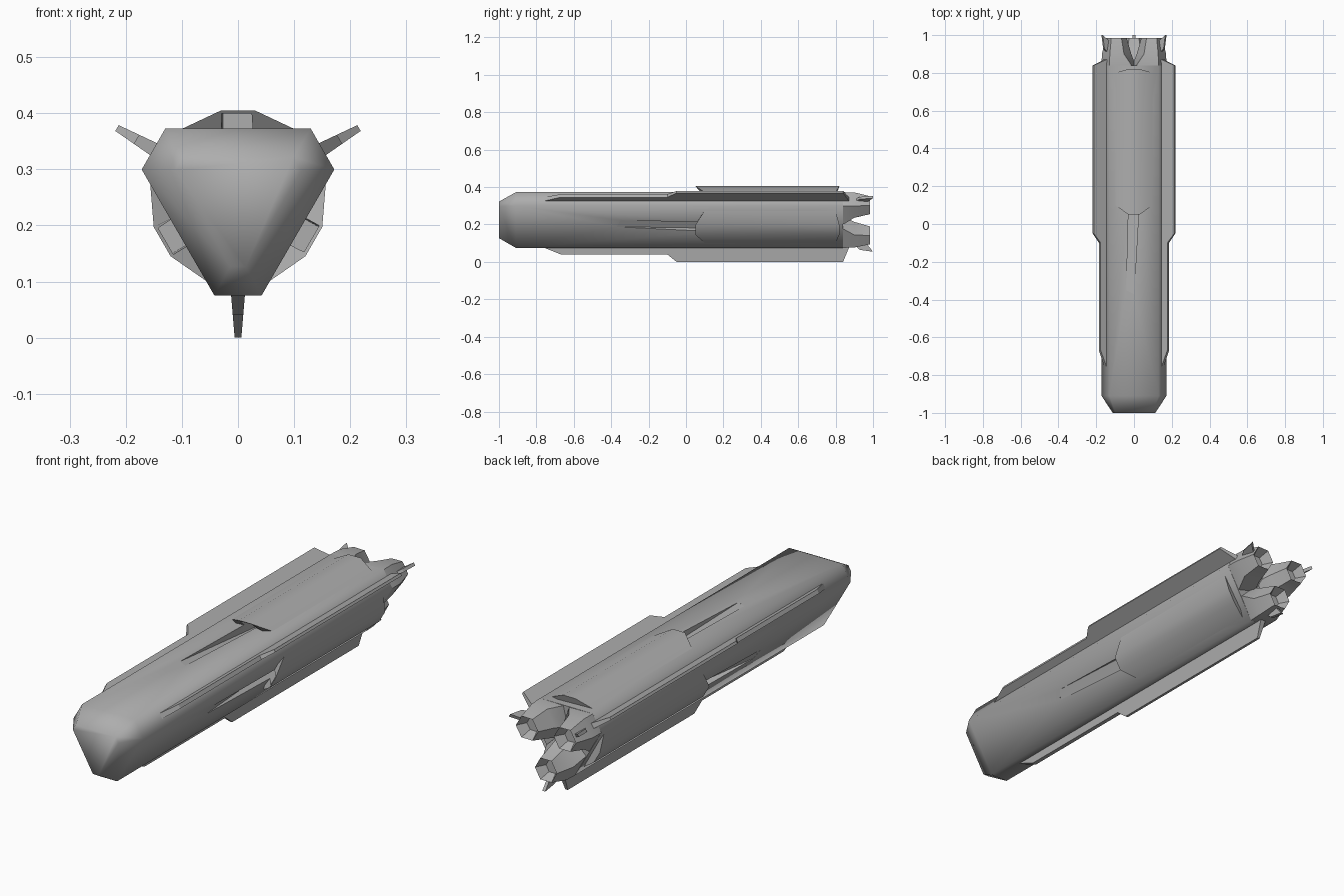
import bpy, bmesh
from math import cos, sin, radians

cube = bpy.data.objects.get("Cube")
if cube:
    bpy.data.objects.remove(cube, do_unlink=True)

AXIS_Z = 0.249
FACES = {"top": 90, "right": 210, "left": -30}        # broad hull sides
CORNERS = {"left": 30, "right": 150, "bottom": 270}   # narrow hull sides

grey = bpy.data.materials.new("hull_grey")
grey.use_nodes = True
colour = (0.42, 0.42, 0.42, 1)
grey.diffuse_color = colour
grey.node_tree.nodes["Principled BSDF"].inputs["Base Color"].default_value = colour


def place(angle, t, r, y):
    """Tangential, radial and lengthwise position around the hull axis."""
    a = radians(angle)
    return (r * cos(a) + t * sin(a), y, AXIS_Z + r * sin(a) - t * cos(a))


def loft(name, rings, smooth=None, cap_end=True):
    """Skin a row of rings that all have the same number of points."""
    bm = bmesh.new()
    loops = [[bm.verts.new(p) for p in ring] for ring in rings]
    n = len(loops[0])
    for a, b in zip(loops, loops[1:]):
        for i in range(n):
            j = (i + 1) % n
            bm.faces.new((a[i], a[j], b[j], b[i]))
    bm.faces.new(loops[0])
    bm.faces.new(loops[-1])
    bmesh.ops.recalc_face_normals(bm, faces=bm.faces)
    mesh = bpy.data.meshes.new(name)
    bm.to_mesh(mesh)
    bm.free()
    obj = bpy.data.objects.new(name, mesh)
    bpy.context.collection.objects.link(obj)
    mesh.materials.append(grey)
    return obj


def shade(obj, angle):
    bpy.ops.object.select_all(action='DESELECT')
    obj.select_set(True)
    bpy.context.view_layer.objects.active = obj
    bpy.ops.object.shade_smooth_by_angle(angle=radians(angle))


def cut(obj, cutter):
    mod = obj.modifiers.new("duct_cut", 'BOOLEAN')
    mod.operation = 'DIFFERENCE'
    mod.solver = 'EXACT'
    mod.object = cutter
    bpy.ops.object.select_all(action='DESELECT')
    bpy.context.view_layer.objects.active = obj
    obj.select_set(True)
    bpy.ops.object.modifier_apply(modifier=mod.name)


def hull_ring(y, half_corner, corner_r):
    return [place(a, t, corner_r, y) for a in (30, 270, 150)
            for t in (-half_corner, half_corner)]


# Hull: a triangle with clipped corners and a chamfered nose
hull = loft("hull", [hull_ring(-1, 0.014, 0.122), hull_ring(-0.91, 0.042, 0.174),
                     hull_ring(0.84, 0.042, 0.174)])

# Raised ducts on the broad sides, each with a sunken ramp leading in
ducts = []
for side, a in FACES.items():
    section = [(-0.1, 0.123), (-0.03, 0.156), (0.03, 0.156), (0.1, 0.123),
               (0.09, 0.1), (-0.09, 0.1)]
    front = [0.1, 0.05, 0.05, 0.1, 0.1, 0.1]
    back = [0.8, 0.82, 0.82, 0.8, 0.8, 0.8]
    duct = loft(side + "_duct", [[place(a, t, r, y) for (t, r), y in zip(section, ys)]
                                 for ys in (front, back)])
    mouth = loft(side + "_duct_cutter", [
        [place(a, -0.04, 0.15, -0.35), place(a, 0, 0.15, -0.37),
         place(a, 0, 0.123, -0.37), place(a, -0.04, 0.123, -0.35)],
        [place(a, t, r, 0.16) for t, r in
         ((-0.027, 0.15), (0.03, 0.15), (0.03, 0.085), (-0.027, 0.085))]])
    mouth.hide_render = True
    cut(hull, mouth)
    cut(duct, mouth)
    bpy.data.objects.remove(mouth, do_unlink=True)
    ducts.append(duct)

shade(hull, 66)
for duct in ducts:
    shade(duct, 35)

FIN = [(-0.78, 0.165), (-0.67, 0.209), (-0.1, 0.209), (-0.05, 0.249),
       (0.84, 0.249), (0.875, 0.165)]
TAIL_FIN = [(0.89, 0.15), (0.93, 0.185), (1.0, 0.195), (0.965, 0.15)]

for side, a in CORNERS.items():
    # Long stepped fin, thinner towards its tip
    half = [0.013 - 0.007 * (r - 0.165) / 0.084 for y, r in FIN]
    loft(side + "_fin", [[place(a, s * h, r, y) for (y, r), h in zip(FIN, half)]
                         for s in (-1, 1)])

    # Six-sided engine bell growing out of the hull corner, with a hollow end
    rings = []
    for y, shape in ((0.80, ((0.041, 0.172), (0.1, 0.07), (0.03, 0.005))),
                     (0.845, ((0.042, 0.174), (0.097, 0.075), (0.03, 0.01))),
                     (0.90, ((0.042, 0.172), (0.076, 0.105), (0.032, 0.035))),
                     (0.985, ((0.028, 0.155), (0.054, 0.108), (0.027, 0.06))),
                     (0.94, ((0.016, 0.135), (0.03, 0.108), (0.015, 0.08)))):
        points = list(shape) + [(-t, r) for t, r in reversed(shape)]
        rings.append([place(a, t, r, y) for t, r in points])
    shade(loft(side + "_engine_bell", rings), 35)

    # Small swept fin on each bell
    loft(side + "_tail_fin", [[place(a, s * 0.007, r, y) for y, r in TAIL_FIN]
                              for s in (-1, 1)])
